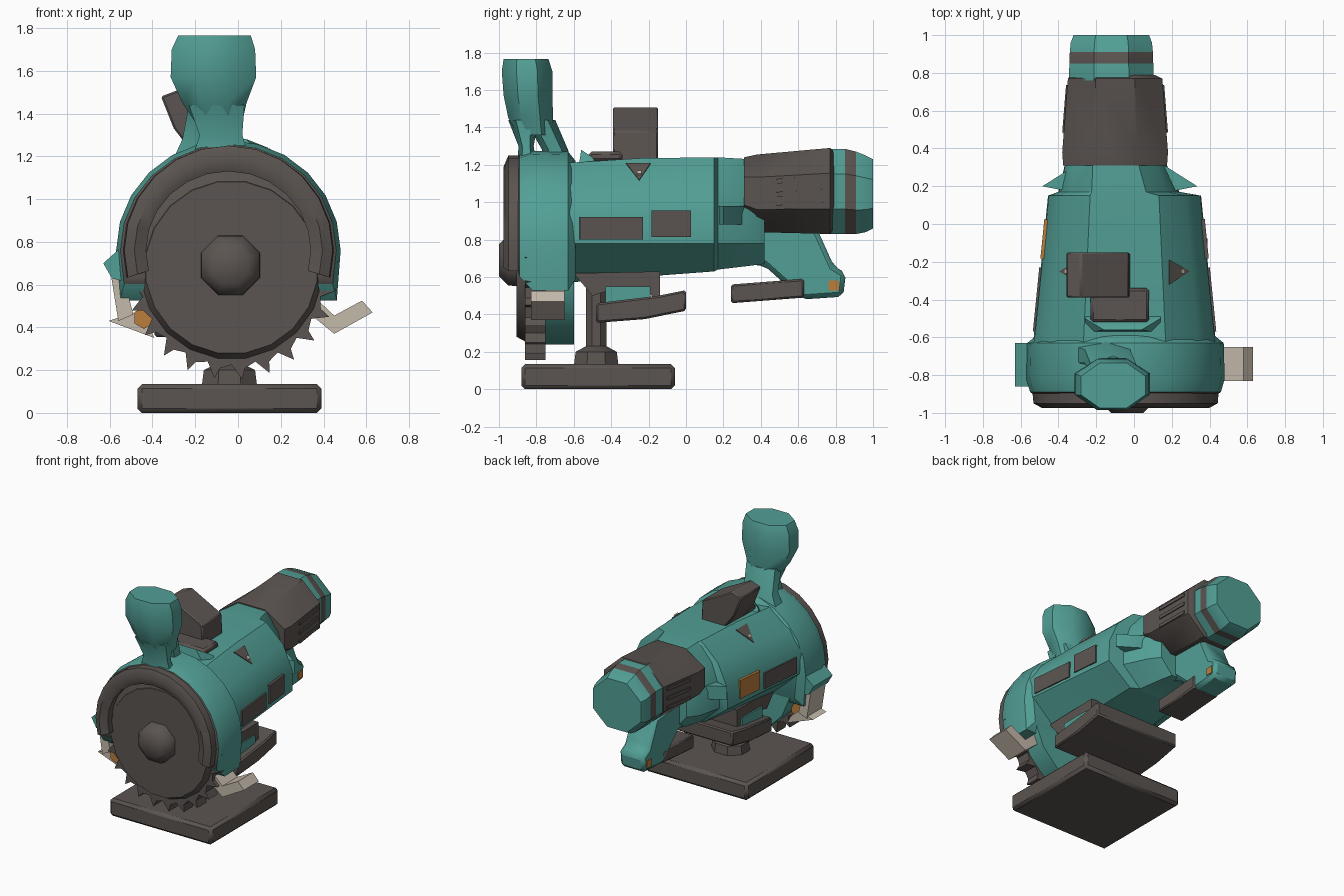
import bpy, bmesh, math
from mathutils import Vector

if "Cube" in bpy.data.objects:
    bpy.data.objects.remove(bpy.data.objects["Cube"])


def material(name, rgb):
    m = bpy.data.materials.new(name)
    m.diffuse_color = (*rgb, 1)
    m.use_nodes = True
    m.node_tree.nodes["Principled BSDF"].inputs["Base Color"].default_value = m.diffuse_color
    return m


TEAL = material("teal", (0.085, 0.35, 0.305))
DARK = material("dark grey", (0.105, 0.090, 0.082))
ORANGE = material("orange", (0.50, 0.21, 0.045))
CREAM = material("cream", (0.56, 0.49, 0.41))


def loft(name, sections, mats, rule=None, bevel=0, angle=35):
    """Skin rings of equal point count and cap both ends."""
    bm = bmesh.new()
    rings = [[bm.verts.new(p) for p in s] for s in sections]
    n = len(rings[0])
    for a, b in zip(rings, rings[1:]):
        for i in range(n):
            j = (i + 1) % n
            bm.faces.new((a[i], a[j], b[j], b[i]))
    bm.faces.new(rings[0])
    bm.faces.new(rings[-1])
    bmesh.ops.recalc_face_normals(bm, faces=bm.faces)
    mats = mats if isinstance(mats, list) else [mats]
    if rule:
        for f in bm.faces:
            f.material_index = rule(f.calc_center_median())
    me = bpy.data.meshes.new(name)
    bm.to_mesh(me)
    bm.free()
    for m in mats:
        me.materials.append(m)
    ob = bpy.data.objects.new(name, me)
    bpy.context.collection.objects.link(ob)
    if bevel:
        mod = ob.modifiers.new("bevel", 'BEVEL')
        mod.width, mod.segments = bevel, 1
    bpy.context.view_layer.objects.active = ob
    ob.select_set(True)
    bpy.ops.object.shade_smooth_by_angle(angle=math.radians(angle))
    ob.select_set(False)
    return ob


def prism(name, profile, axis, lo, hi, mat, bevel=0):
    """Extrude a 2D profile: (y,z) along x, or (x,z) along y."""
    place = (lambda p, t: (t, *p)) if axis == 'x' else (lambda p, t: (p[0], t, p[1]))
    return loft(name, [[place(p, t) for p in profile] for t in (lo, hi)], mat, bevel=bevel)


def box(name, c, size, mat, rot=(0, 0, 0), bevel=0):
    x, y, z = (s / 2 for s in size)
    ob = prism(name, [(-x, -z), (x, -z), (x, z), (-x, z)], 'y', -y, y, mat, bevel)
    ob.location, ob.rotation_euler = c, rot
    return ob


def oval(c, u, v, n=8):
    """Ring around c with half axes u and v, flats facing the axes."""
    k = 1 / math.cos(math.pi / n)
    return [Vector(c) + k * (math.cos(a) * Vector(u) + math.sin(a) * Vector(v))
            for a in (2 * math.pi * (i + .5) / n for i in range(n))]


def post(name, rows, mat, n=8, angle=40):
    """Upright loft; rows are (z, cx, cy, rx, ry)."""
    return loft(name, [oval((cx, cy, z), (rx, 0, 0), (0, ry, 0), n)
                       for z, cx, cy, rx, ry in rows], mat, angle=angle)


# Stand
box("base_plate", (-.04, -.47, .067), (.86, .82, .134), DARK, bevel=.02)
post("stand_post", [(.12, -.04, -.48, .13, .12), (.2, -.04, -.48, .12, .11),
                    (.23, -.04, -.48, .06, .055), (.56, -.04, -.48, .06, .055)], DARK)
prism("bracket_plate", [(-.48, .355), (-.22, .375), (0, .42), (0, .53), (-.15, .5), (-.48, .46)],
      'x', -.39, .33, DARK, .01)
box("bracket_core", (-.03, -.31, .5), (.62, .24, .1), TEAL)
prism("bracket_top", [(-.6, .62), (-.5, .5), (-.42, .525), (-.2, .525), (-.17, .48), (-.14, .48),
                      (-.14, .63)], 'x', -.33, .27, DARK)

# Main body: faceted barrel
def body_ring(y, cx, w, zb, zt):
    half = [(.45, zt), (.8, zt - .13), (.99, .94), (1, .78), (.52, zb)]
    pts = half + [(-a, z) for a, z in reversed(half)]
    return [(cx + a * w, y, z) for a, z in pts]


loft("body", [body_ring(-.64, -.05, .485, .57, 1.21), body_ring(-.25, -.05, .445, .6, 1.235),
              body_ring(.15, -.05, .405, .63, 1.24), body_ring(.17, -.08, .32, .64, 1.24),
              body_ring(.34, -.1, .26, .66, 1.23), body_ring(.42, -.1, .2, .67, 1.15)], TEAL, angle=30)
for s in (-1, 1):
    side = "right" if s > 0 else "left"
    fin = [(.26, .17), (.41, .2), (.22, .32), (.1, .32)]
    loft(side + "_fin", [[(-.075 + s * x, y, z) for x, y in fin] for z in (.88, .98)], TEAL)

    def plate(name, y, length, z, h, mat):
        x = -.05 + s * (.416 - .104 * y)
        box(name, (x, y, z), (.022, length, h), mat, (0, 0, s * .1))

    plate(side + "_long_panel", -.4, .34, .86, .12, DARK)
    plate(side + "_short_panel", -.08, .21, .885, .14, DARK if s > 0 else ORANGE)
    # triangular shoulder latch with screw
    latch = loft(side + "_latch", [[(-.06 * s, -.07, z), (-.06 * s, .06, z), (.08 * s, 0, z)]
                                   for z in (-.012, .008)], DARK)
    latch.location, latch.rotation_euler = (-.05 + s * .28, -.25, 1.165), (0, s * .7, 0)
    box(side + "_screw", (-.05 + s * .30, -.25, 1.148), (.025, .025, .035), CREAM, (0, s * .7, 0))

# Motor housing and rear cap
def motor_ring(y, cx, rx, zb, zt):
    return oval((cx, y, (zb + zt) / 2), (rx, 0, 0), (0, 0, (zt - zb) / 2), 8)


loft("motor_housing", [motor_ring(.31, -.1, .275, .88, 1.24), motor_ring(.38, -.1, .28, .84, 1.255),
                       motor_ring(.77, -.1, .25, .83, 1.29), motor_ring(.79, -.11, .22, .86, 1.27)], DARK)
loft("rear_cap", [motor_ring(.76, -.12, .225, .83, 1.285), motor_ring(.85, -.12, .222, .83, 1.285),
                  motor_ring(.91, -.12, .22, .83, 1.27), motor_ring(.96, -.12, .215, .84, 1.25),
                  motor_ring(1.0, -.12, .2, .86, 1.23)],
     [TEAL, DARK], lambda c: int(.85 < c.y < .91))
for s in (-1, 1):
    for i in range(3):
        box("vent_rib", (-.1 + s * .26, .61, .98 + .07 * i), (.02, .25, .025), DARK,
            (0.06, 0, s * .08))

# Rear grip with trigger bar
prism("rear_grip", [(.28, .67), (.42, .66), (.62, .48), (.84, .495), (.855, .62), (.79, .66),
                    (.7, .86), (.28, .9)], 'x', -.24, -.03, TEAL, .025)
box("grip_button", (-.135, .79, .555), (.222, .055, .055), ORANGE)
prism("trigger_bar", [(.24, .46), (.63, .49), (.63, .59), (.24, .56)], 'x', -.24, -.02, DARK, .01)

# Blade guard: arched shell, dark front face
def arch(rx, rz, n=14):
    return [(-.045 + rx * math.cos(a), .76 + rz * math.sin(a))
            for a in (math.radians(-15 + 210 * i / n) for i in range(n + 1))]


def arch_ring(y, r, drop=0):
    return [(x, y, z - (drop if z < .7 else 0)) for x, z in arch(r, r - .01)]


loft("blade_guard", [arch_ring(-.9, .49), arch_ring(-.89, .505, .03), arch_ring(-.82, .525, .1),
                     arch_ring(-.63, .52, .1), arch_ring(-.59, .47, .05)],
     [TEAL, DARK], lambda c: int(c.y < -.893))
outer, inner = arch(.495, .49), arch(.385, .37)
loft("guard_rim", [[(ox, -.87, oz), (ox * .985, -.95, oz), (ix * .5 + ox * .5, -.975, iz * .5 + oz * .5),
                    (ix, -.95, iz), (ix, -.87, iz)]
                   for (ox, oz), (ix, iz) in zip(outer, inner)], DARK, angle=50)
loft("guard_backing", [oval((-.03, y, .66), (.42, 0, 0), (0, 0, .42), 16)
                       for y in (-.75, -.6)], TEAL)

# Toothed blade and hub
teeth = []
for i in range(24):
    for da, r in ((0, .43), (.1, .5), (.14, .45)):
        a = 2 * math.pi * i / 24 + da
        teeth.append((-.03 + r * math.cos(a), .655 + r * math.sin(a)))
prism("blade", teeth, 'y', -.86, -.75, DARK)
loft("blade_face", [oval((-.03, y, .68), (r, 0, 0), (0, 0, r), 20)
                    for y, r in ((-.85, .43), (-.905, .4))], DARK)
loft("blade_hub", [oval((-.035, y, .69), (r, 0, 0), (0, 0, r), 8)
                   for y, r in ((-.89, .14), (-.95, .135), (-1.0, .085))], DARK, angle=50)

# Side brackets on the guard
prism("right_clip", [(.37, .53), (.45, .455), (.58, .525), (.63, .47), (.45, .37), (.34, .46)],
      'y', -.83, -.65, CREAM)
prism("left_clip_upper", [(-.595, .65), (-.54, .66), (-.49, .46), (-.56, .43)],
      'y', -.83, -.65, CREAM)
prism("left_clip_lower", [(-.605, .43), (-.49, .47), (-.42, .41), (-.39, .35)],
      'y', -.82, -.66, CREAM)
prism("left_spur", [(-.53, .79), (-.63, .7), (-.59, .63), (-.48, .6)], 'y', -.86, -.63, TEAL)
loft("left_lug_button", [oval((-.44, y, .445), (.045, 0, 0), (0, 0, .045), 6)
                         for y in (-.84, -.7)], ORANGE)

# Front handle knob with split neck
post("front_knob", [(1.36, -.09, -.81, .11, .09), (1.45, -.11, -.83, .15, .12),
                    (1.57, -.115, -.845, .2, .13), (1.7, -.115, -.85, .195, .135),
                    (1.765, -.11, -.855, .17, .12)], TEAL, angle=50)
post("knob_front_leg", [(1.2, -.08, -.85, .13, .045), (1.3, -.08, -.855, .1, .035),
                        (1.44, -.1, -.87, .13, .07)], TEAL, 6)
post("knob_back_leg", [(1.15, -.17, -.69, .15, .08), (1.28, -.14, -.7, .12, .06),
                       (1.44, -.11, -.78, .12, .07)], TEAL, 6)

# Top lever, its pad and the ridge in front
prism("top_lever", [(-.36, 1.48), (-.28, 1.51), (-.03, 1.38), (-.02, 1.2), (-.2, 1.2), (-.3, 1.33)],
      'y', -.39, -.15, DARK, .008)
box("lever_pad", (-.075, -.43, 1.245), (.31, .18, .05), DARK, bevel=.015)
loft("top_ridge", [[(-.06 + w, y, z) for w, y, z in
                    ((s * .2, -.58, 1.15), (s * .1, -.56, 1.28), (s * .2, -.5, 1.24),
                     (s * .2, -.45, 1.15))] for s in (-1, 1)], TEAL)
